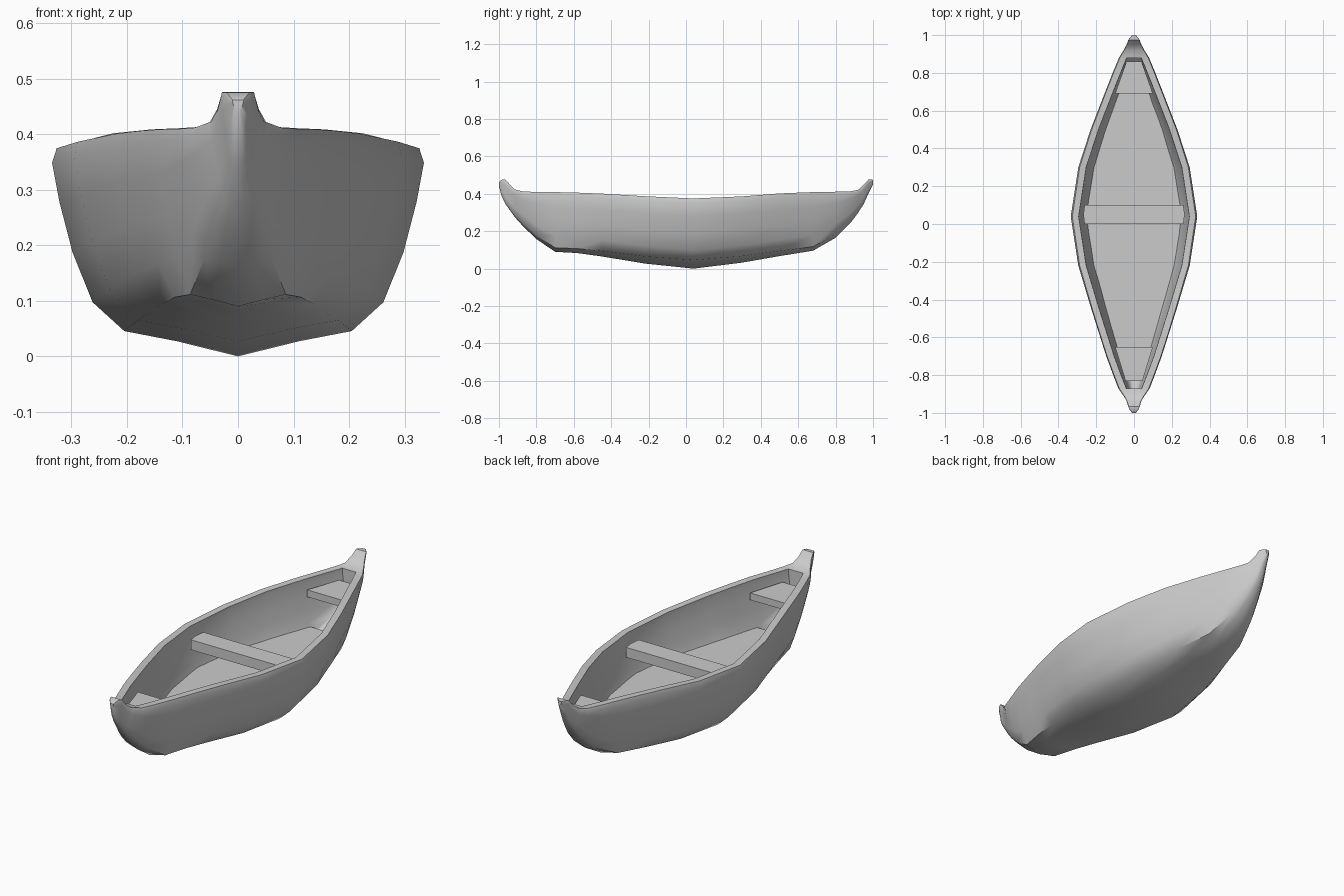
import bpy, bmesh

if "Cube" in bpy.data.objects:
    bpy.data.objects.remove(bpy.data.objects["Cube"])

# Hull stations: y, keel height, half width, rim height
STATIONS = [
    (-1.0, .44, .01, .462), (-.985, .385, .022, .475), (-.965, .345, .031, .476),
    (-.94, .31, .038, .448), (-.915, .275, .052, .423), (-.87, .225, .083, .412),
    (-.8, .158, .11, .41), (-.7, .09, .147, .409), (-.58, .083, .185, .406),
    (-.45, .065, .226, .401), (-.22, .027, .295, .387), (.04, 0, .335, .375),
    (.3, .032, .295, .386), (.5, .067, .23, .402), (.68, .096, .16, .409),
    (.8, .165, .113, .411), (.88, .245, .08, .413), (.92, .298, .055, .421),
    (.95, .345, .039, .448), (.975, .4, .03, .476), (1.0, .45, .01, .475)]

# Normalised half sections: full midship, sharp ends
MID = [(0, 0), (.33, .075), (.612, .125), (.782, .26), (.89, .5), (.96, .74), (1, .93), (.975, 1)]
END = [(0, 0), (.25, .09), (.47, .18), (.65, .33), (.8, .54), (.93, .76), (1, .93), (.93, 1)]


def section(y, k, w, s, inner=False):
    t = min(1, max(0, (abs(y) - .5) / .4)) ** 2.5
    flat = 1 - .5 * min(1, abs(y) / .7)  # bottom flattens away from midship
    half = []
    for i, ((u0, v0), (u1, v1)) in enumerate(zip(MID, END)):
        v = v0 + (v1 - v0) * t
        if i < 3:
            v *= flat
        half.append(((u0 + (u1 - u0) * t) * w, y, k + v * (s - k)))
    if inner:  # straight opening that passes through the rim
        half[-1] = (w, y, s + .15)
    return [(-x, yy, z) for x, yy, z in half[:0:-1]] + half


def loft(name, rings):
    bm = bmesh.new()
    vs = [[bm.verts.new(p) for p in r] for r in rings]
    n = len(vs[0])
    for a, b in zip(vs, vs[1:]):
        for i in range(n):
            j = (i + 1) % n
            bm.faces.new((a[i], a[j], b[j], b[i]))
    bm.faces.new(vs[0])
    bm.faces.new(vs[-1])
    bmesh.ops.recalc_face_normals(bm, faces=bm.faces)
    me = bpy.data.meshes.new(name)
    bm.to_mesh(me)
    bm.free()
    ob = bpy.data.objects.new(name, me)
    bpy.context.collection.objects.link(ob)
    return ob


# Hull with its hollow cut out
hull = loft("hull", [section(*s) for s in STATIONS])
cutter = loft("hollow_cutter", [section(y, k + .022, w - .042, s, True)
                                for y, k, w, s in STATIONS if abs(y) < .885])
cutter.hide_render = True
mod = hull.modifiers.new("hollow", 'BOOLEAN')
mod.operation = 'DIFFERENCE'
mod.solver = 'EXACT'
mod.object = cutter
bpy.context.view_layer.objects.active = hull
hull.select_set(True)
bpy.ops.object.modifier_apply(modifier=mod.name)
bpy.data.objects.remove(cutter)
bpy.ops.object.shade_smooth_by_angle(angle=0.8)


# Seats and floor: flat boards, tapered toward the ends of the boat
def board(name, ends, z0, z1):
    loft(name, [[(-w, y, z0), (w, y, z0), (w, y, z1), (-w, y, z1)] for y, w in ends])


board("middle_seat", [(0, .262), (.05, .268), (.1, .262)], .28, .33)
board("front_seat", [(-.83, .045), (-.65, .1)], .325, .36)
board("rear_seat", [(.69, .1), (.86, .04)], .325, .36)
board("floor", [(-.68, .09), (-.45, .155), (-.22, .22), (.04, .25), (.3, .22),
                (.5, .16), (.69, .095)], .17, .18)
